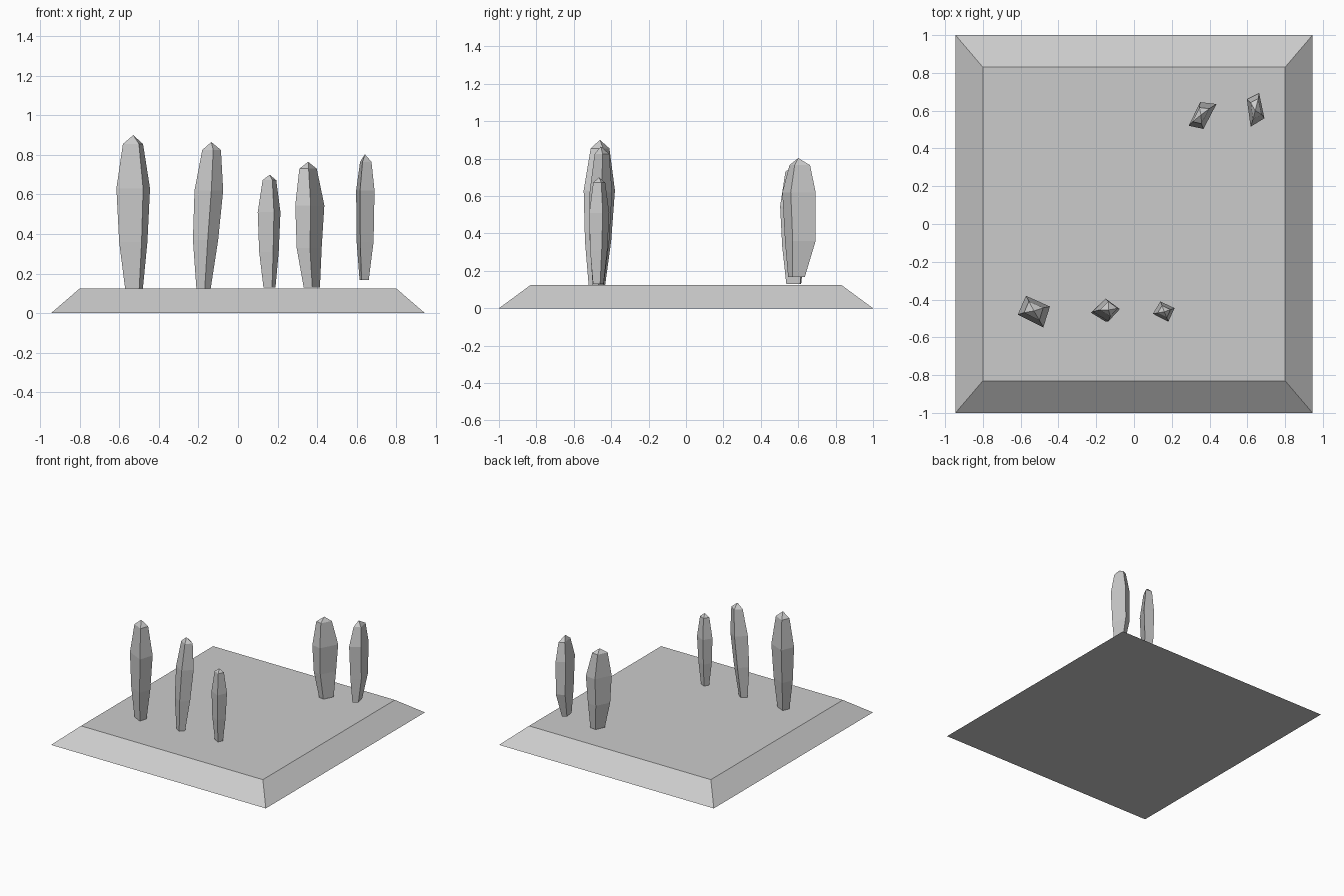
import bpy
import bmesh


def make_object(name, rings, tip=None):
    """Skin a stack of four-sided rings, closed flat below and flat or pointed above."""
    bm = bmesh.new()
    loops = [[bm.verts.new(p) for p in ring] for ring in rings]
    for low, high in zip(loops, loops[1:]):
        for i in range(4):
            j = (i + 1) % 4
            bm.faces.new((low[i], low[j], high[j], high[i]))
    bm.faces.new(loops[0][::-1])
    if tip:
        point = bm.verts.new(tip)
        for i in range(4):
            bm.faces.new((loops[-1][i], loops[-1][(i + 1) % 4], point))
    else:
        bm.faces.new(loops[-1])
    bmesh.ops.recalc_face_normals(bm, faces=bm.faces)
    mesh = bpy.data.meshes.new(name)
    bm.to_mesh(mesh)
    bm.free()
    obj = bpy.data.objects.new(name, mesh)
    bpy.context.collection.objects.link(obj)
    return obj


def rectangle(hx, hy, z):
    return [(-hx, -hy, z), (hx, -hy, z), (hx, hy, z), (-hx, hy, z)]


def crystal(name, corners, levels, tip):
    """corners: widest outline seen from above; levels: (z, scale, centre x, centre y)."""
    cx = sum(c[0] for c in corners) / 4
    cy = sum(c[1] for c in corners) / 4
    rings = [[(x + (px - cx) * s, y + (py - cy) * s, z) for px, py in corners]
             for z, s, x, y in levels]
    return make_object(name, rings, tip)


# Sloped slab
make_object("base_slab", [rectangle(0.945, 1.0, 0), rectangle(0.80, 0.83, 0.125)])

# Front row of crystals
crystal("crystal_front_left",
        [(-0.615, -0.48), (-0.48, -0.547), (-0.445, -0.437), (-0.572, -0.38)],
        [(0.125, 0.53, -0.525, -0.475), (0.36, 0.84, -0.528, -0.468),
         (0.63, 1.0, -0.528, -0.461), (0.855, 0.60, -0.53, -0.458)],
        (-0.53, -0.46, 0.90))
crystal("crystal_front_middle",
        [(-0.22, -0.463), (-0.135, -0.515), (-0.075, -0.45), (-0.15, -0.395)],
        [(0.125, 0.50, -0.173, -0.47), (0.37, 0.88, -0.162, -0.463),
         (0.62, 1.0, -0.145, -0.456), (0.825, 0.65, -0.132, -0.45)],
        (-0.135, -0.455, 0.865))
crystal("crystal_front_right",
        [(0.10, -0.475), (0.182, -0.517), (0.215, -0.445), (0.14, -0.41)],
        [(0.13, 0.53, 0.16, -0.468), (0.31, 0.86, 0.158, -0.465),
         (0.51, 1.0, 0.159, -0.462), (0.672, 0.60, 0.16, -0.463)],
        (0.16, -0.465, 0.70))

# Back corner pair
crystal("crystal_back_left",
        [(0.29, 0.52), (0.368, 0.503), (0.437, 0.635), (0.35, 0.645)],
        [(0.13, 0.56, 0.372, 0.577), (0.33, 0.86, 0.358, 0.577),
         (0.545, 1.0, 0.361, 0.576), (0.73, 0.60, 0.353, 0.575)],
        (0.355, 0.578, 0.765))
crystal("crystal_back_right",
        [(0.597, 0.66), (0.617, 0.515), (0.69, 0.56), (0.662, 0.693)],
        [(0.167, 0.50, 0.637, 0.592), (0.36, 0.92, 0.641, 0.614),
         (0.62, 1.0, 0.642, 0.607), (0.765, 0.62, 0.645, 0.61)],
        (0.642, 0.60, 0.803))
